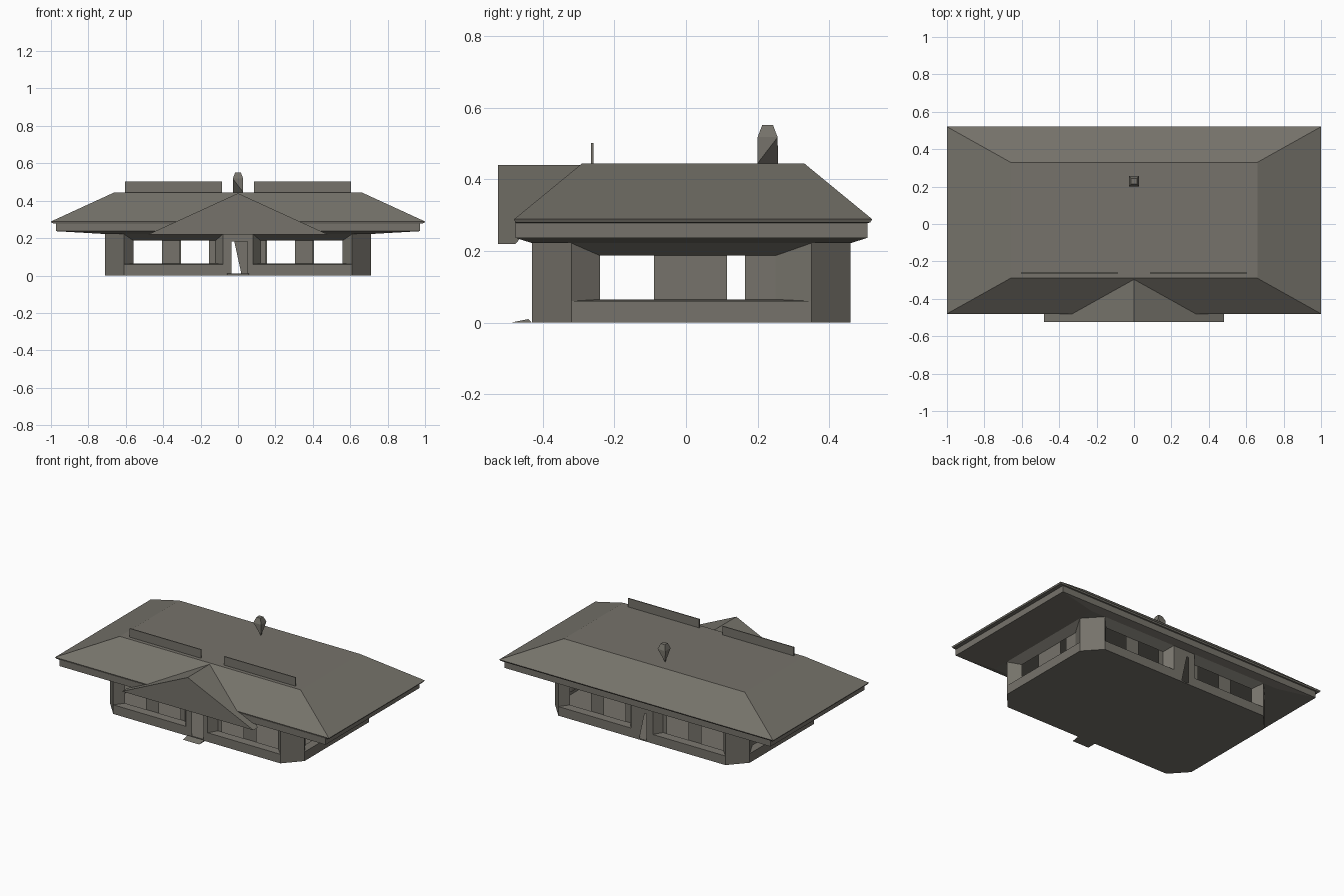
import bpy
from mathutils import Vector

if "Cube" in bpy.data.objects:
    bpy.data.objects.remove(bpy.data.objects["Cube"])

stone = bpy.data.materials.new("warm_grey")
stone.diffuse_color = (0.18, 0.17, 0.145, 1)
stone.use_nodes = True
stone.node_tree.nodes["Principled BSDF"].inputs["Base Color"].default_value = stone.diffuse_color


def add_mesh(name, verts, faces):
    me = bpy.data.meshes.new(name)
    me.from_pydata([tuple(v) for v in verts], [], faces)
    me.materials.append(stone)
    ob = bpy.data.objects.new(name, me)
    bpy.context.collection.objects.link(ob)
    return ob


def hull(name, points):
    import bmesh
    bm = bmesh.new()
    for p in points:
        bm.verts.new(p)
    bmesh.ops.convex_hull(bm, input=bm.verts)
    bmesh.ops.dissolve_limit(bm, angle_limit=0.02, verts=bm.verts, edges=bm.edges)
    ob = add_mesh(name, [], [])
    bm.to_mesh(ob.data)
    bm.free()
    return ob


def box(name, x0, x1, y0, y1, z0, z1):
    return hull(name, [(x, y, z) for x in (x0, x1) for y in (y0, y1) for z in (z0, z1)])


def wall(name, a, b, quads):
    """Sheet wall from a to b; quads hold (distance, depth, height) corners."""
    a, b = Vector(a), Vector(b)
    along = (b - a).normalized()
    inward = Vector((-along.y, along.x))
    verts, faces = [], []
    for q in quads:
        faces.append(tuple(range(len(verts), len(verts) + len(q))))
        for u, d, z in q:
            p = a + along * u + inward * d
            verts.append((p.x, p.y, z))
    return add_mesh(name, verts, faces)


TOP, SILL, HEAD, DEPTH = 0.222, 0.065, 0.187, 0.05


def flat(u0, u1, z0, z1, d=0.0):
    return [(u0, d, z0), (u1, d, z0), (u1, d, z1), (u0, d, z1)]


def bay(u0, u1, i0, i1, windows):
    """Plinth, splayed surround and recessed panel pierced by windows."""
    D = DEPTH
    q = [flat(u0, u1, 0, SILL - 0.005),
         [(u0, 0, SILL - 0.005), (u1, 0, SILL - 0.005), (i1, D, SILL), (i0, D, SILL)],
         [(i0, D, HEAD), (i1, D, HEAD), (u1, 0, TOP), (u0, 0, TOP)],
         [(u0, 0, SILL - 0.005), (i0, D, SILL), (i0, D, HEAD), (u0, 0, TOP)],
         [(i1, D, SILL), (u1, 0, SILL - 0.005), (u1, 0, TOP), (i1, D, HEAD)]]
    edge = i0
    for w0, w1 in windows:
        if w0 > edge:
            q.append(flat(edge, w0, SILL, HEAD, D))
        edge = w1
    if i1 > edge:
        q.append(flat(edge, i1, SILL, HEAD, D))
    return q


# Eight-sided floor outline
X, XC, YF, YFC, YB, YBC = 0.71, 0.61, -0.43, -0.32, 0.46, 0.35
outline = [(-XC, YF), (XC, YF), (X, YFC), (X, YBC),
           (XC, YB), (-XC, YB), (-X, YBC), (-X, YFC)]
hull("floor", [(x, y, z) for x, y in outline for z in (0, 0.008)])

# Long walls: two window bays and a centre doorway
left_bay = bay(0, 0.53, 0.05, 0.49, [(0.05, 0.205), (0.30, 0.455)])
right_bay = bay(0.69, 1.22, 0.73, 1.17, [(0.76, 0.915), (1.01, 1.17)])
frame = [flat(0.53, 0.69, 0.183, TOP), flat(0.53, 0.575, 0, 0.183)]
front_door = [flat(0.66, 0.69, 0, 0.183)]
back_door = [[(0.53, 0, 0), (0.59, 0, 0), (0.63, 0, 0.183), (0.53, 0, 0.183)],
             flat(0.645, 0.69, 0, 0.183)]
wall("front_wall", outline[0], outline[1], left_bay + right_bay + frame + front_door)
wall("back_wall", outline[4], outline[5],
     left_bay + right_bay + [frame[0]] + back_door)

# Short walls: one wide bay each, mirrored left to right
wall("right_wall", outline[2], outline[3],
     bay(0, 0.67, 0.08, 0.57, [(0.08, 0.23), (0.435, 0.485)]))
wall("left_wall", outline[6], outline[7],
     bay(0, 0.67, 0.10, 0.59, [(0.185, 0.235), (0.44, 0.59)]))

# Chamfered corner walls
for i, label in ((1, "front_right"), (3, "back_right"), (5, "back_left"), (7, "front_left")):
    a, b = outline[i], outline[(i + 1) % 8]
    length = (Vector(b) - Vector(a)).length
    wall("corner_" + label, a, b, [flat(0, length, 0, TOP)])

# Hipped roof with flat top, fascia and soffit as stacked rectangles
rings = [(0.66, -0.29, 0.33, 0.445), (1.0, -0.48, 0.52, 0.289), (0.995, -0.477, 0.515, 0.28),
         (0.972, -0.476, 0.507, 0.278), (0.972, -0.476, 0.507, 0.237), (0.71, -0.43, 0.46, 0.222)]
verts, faces = [], [(0, 1, 2, 3)]
for x, y0, y1, z in rings:
    verts += [(-x, y0, z), (x, y0, z), (x, y1, z), (-x, y1, z)]
for r in range(len(rings) - 1):
    for k in range(4):
        n = (k + 1) % 4
        faces.append((r * 4 + 4 + k, r * 4 + 4 + n, r * 4 + n, r * 4 + k))
e = 4 * (len(rings) - 1)
faces.append((e + 3, e + 2, e + 1, e))
add_mesh("roof", verts, faces)

# Entrance gable
hull("entrance_gable", [(0, -0.525, 0.44), (0, -0.29, 0.44)] +
     [(s * x, y, z) for s in (-1, 1)
      for x, y, z in ((0.48, -0.525, 0.22), (0.48, -0.476, 0.22), (0.33, -0.476, 0.289))])

# Thin upright roof panels
box("roof_panel_left", -0.605, -0.085, -0.265, -0.259, 0.44, 0.502)
box("roof_panel_right", 0.085, 0.605, -0.265, -0.259, 0.44, 0.502)

# Faceted chimney narrowing to a diagonal edge at its foot
hull("chimney", [(-0.028, 0.257, 0.445), (0.028, 0.2, 0.445)] +
     [(sx * r, 0.228 + sy * r, z) for r, z in ((0.028, 0.518), (0.015, 0.552))
      for sx in (-1, 1) for sy in (-1, 1)])

# Entrance step
hull("entrance_step", [(x, y, z) for x in (-0.06, 0.06)
                       for y, z in ((-0.49, 0), (-0.43, 0), (-0.44, 0.01))])
